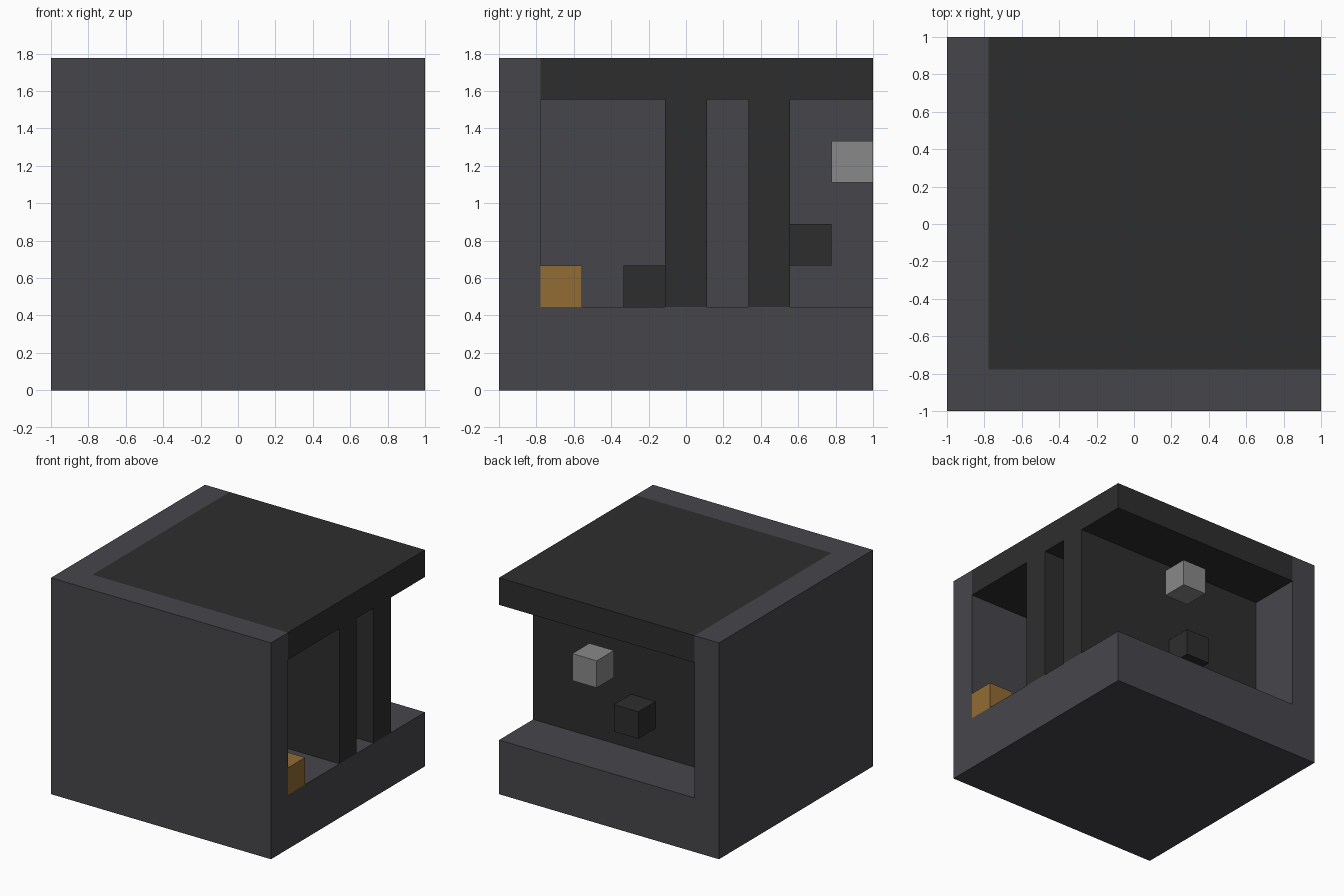
import bpy
from mathutils import Vector

if "Cube" in bpy.data.objects:
    bpy.data.objects.remove(bpy.data.objects["Cube"], do_unlink=True)

U = 2 / 9  # one block; the whole model is 9 x 9 x 8 blocks


def material(name, rgb):
    mat = bpy.data.materials.new(name)
    mat.use_nodes = True
    color = (*rgb, 1)
    mat.diffuse_color = color
    bsdf = next(n for n in mat.node_tree.nodes if n.type == "BSDF_PRINCIPLED")
    bsdf.inputs["Base Color"].default_value = color
    bsdf.inputs["Roughness"].default_value = 0.9
    return mat


stone = material("slate grey", (0.062, 0.060, 0.069))
dark = material("charcoal", (0.027, 0.027, 0.027))
amber = material("amber brown", (0.283, 0.150, 0.035))
pale = material("pale grey", (0.250, 0.250, 0.250))


def box(name, low, high, mat):
    """Box between two corners given in blocks."""
    low, high = Vector(low), Vector(high)
    bpy.ops.mesh.primitive_cube_add(size=1)
    obj = bpy.context.object
    obj.name = name
    size = (high - low) * U
    centre = (low + high) / 2 * U - Vector((1, 1, 0))
    for v in obj.data.vertices:
        v.co = Vector(a * b for a, b in zip(v.co, size)) + centre
    obj.data.materials.append(mat)
    return obj


def block(name, x, y, z, mat):
    return box(name, (x, y, z), (x + 1, y + 1, z + 1), mat)


# Shell: thick floor, front wall and right wall, hollowed from one solid
shell = box("shell", (0, 0, 0), (9, 9, 8), stone)
cutter = box("shell_cutter", (1, 1, 2), (10, 10, 9), stone)
cutter.hide_render = True
mod = shell.modifiers.new("hollow", "BOOLEAN")
mod.operation = "DIFFERENCE"
mod.solver = "EXACT"
mod.object = cutter
bpy.context.view_layer.objects.active = shell
bpy.ops.object.modifier_apply(modifier=mod.name)
bpy.data.objects.remove(cutter, do_unlink=True)

# Roof slab and the two partitions carrying it
box("roof_slab", (1, 1, 7), (9, 9, 8), dark)
for name, y in (("front_partition", 4), ("back_partition", 6)):
    box(name, (1, y, 2), (9, y + 1, 7), dark)

# Single blocks in the two rooms
block("amber_block", 8, 1, 2, amber)
block("front_room_block", 4, 3, 2, dark)
block("back_room_block", 4, 7, 3, dark)
block("pale_block", 5, 8, 5, pale)
